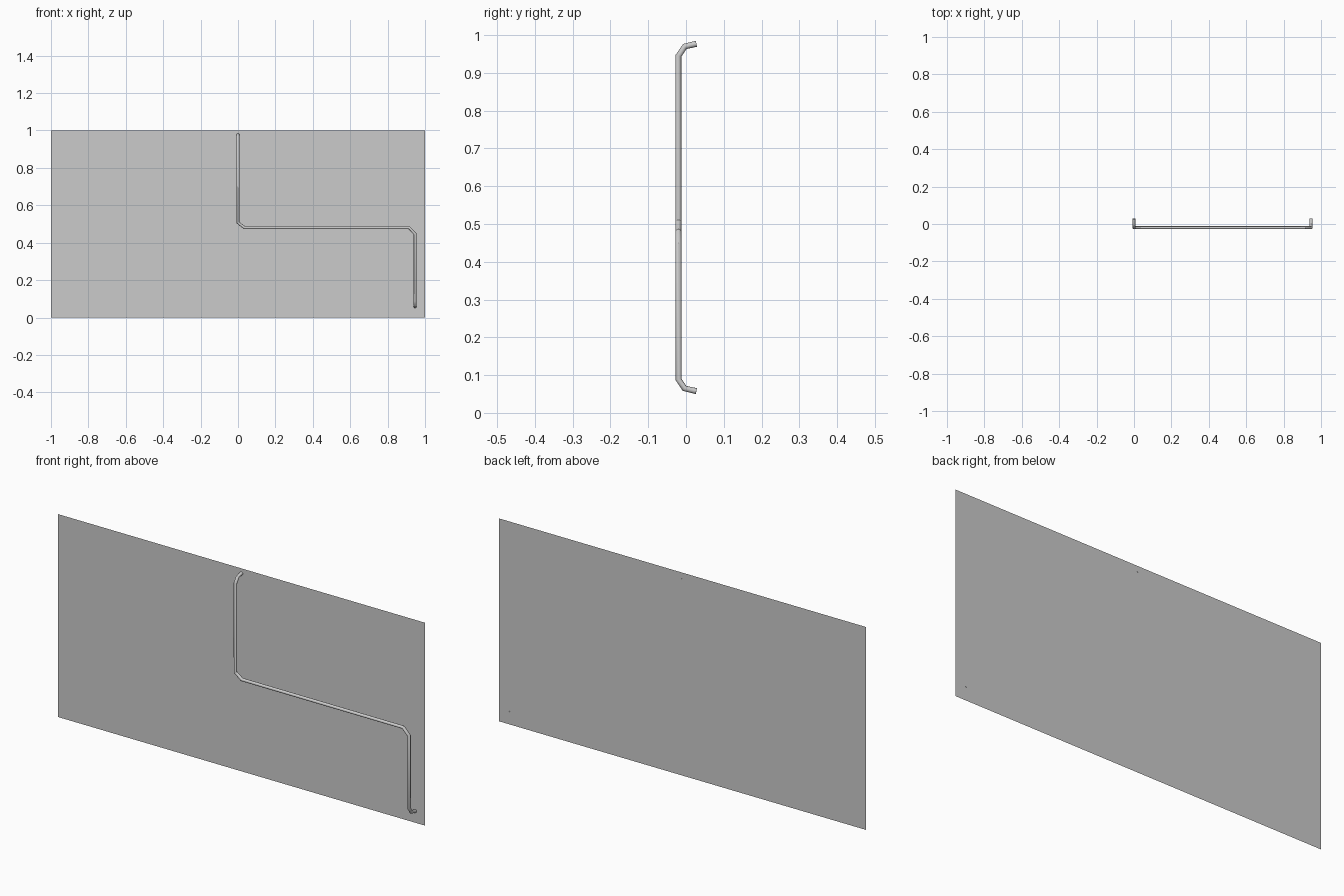
import bpy, bmesh

if "Cube" in bpy.data.objects:
    bpy.data.objects.remove(bpy.data.objects["Cube"])

BACK = 0.0275  # depth of the wall plane

# Thin flat wall panel
mesh = bpy.data.meshes.new("wall_panel")
bm = bmesh.new()
corners = [(-1, BACK, 0), (1, BACK, 0), (1, BACK, 1), (-1, BACK, 1)]
bm.faces.new([bm.verts.new(c) for c in corners])
bm.to_mesh(mesh)
bm.free()
wall = bpy.data.objects.new("wall_panel", mesh)
bpy.context.collection.objects.link(wall)

# Pipe running down the wall, each end turning back into it
RIGHT = 0.947
path = [(0, BACK, 0.977), (0, -0.003, 0.970), (0, -0.02, 0.945),
        (0, -0.02, 0.507), (0.035, -0.02, 0.480),
        (0.915, -0.02, 0.480), (RIGHT, -0.02, 0.447),
        (RIGHT, -0.02, 0.089), (RIGHT, -0.004, 0.065), (RIGHT, BACK, 0.0575)]
curve = bpy.data.curves.new("wall_pipe", 'CURVE')
curve.dimensions = '3D'
curve.bevel_depth = 0.008
curve.bevel_resolution = 4
spline = curve.splines.new('POLY')
spline.points.add(len(path) - 1)
for point, co in zip(spline.points, path):
    point.co = (*co, 1)
pipe = bpy.data.objects.new("wall_pipe", curve)
bpy.context.collection.objects.link(pipe)

# Turn the pipe into a mesh and smooth around its section
bpy.context.view_layer.objects.active = pipe
pipe.select_set(True)
bpy.ops.object.convert(target='MESH')
bpy.ops.object.shade_smooth_by_angle(angle=0.6)
